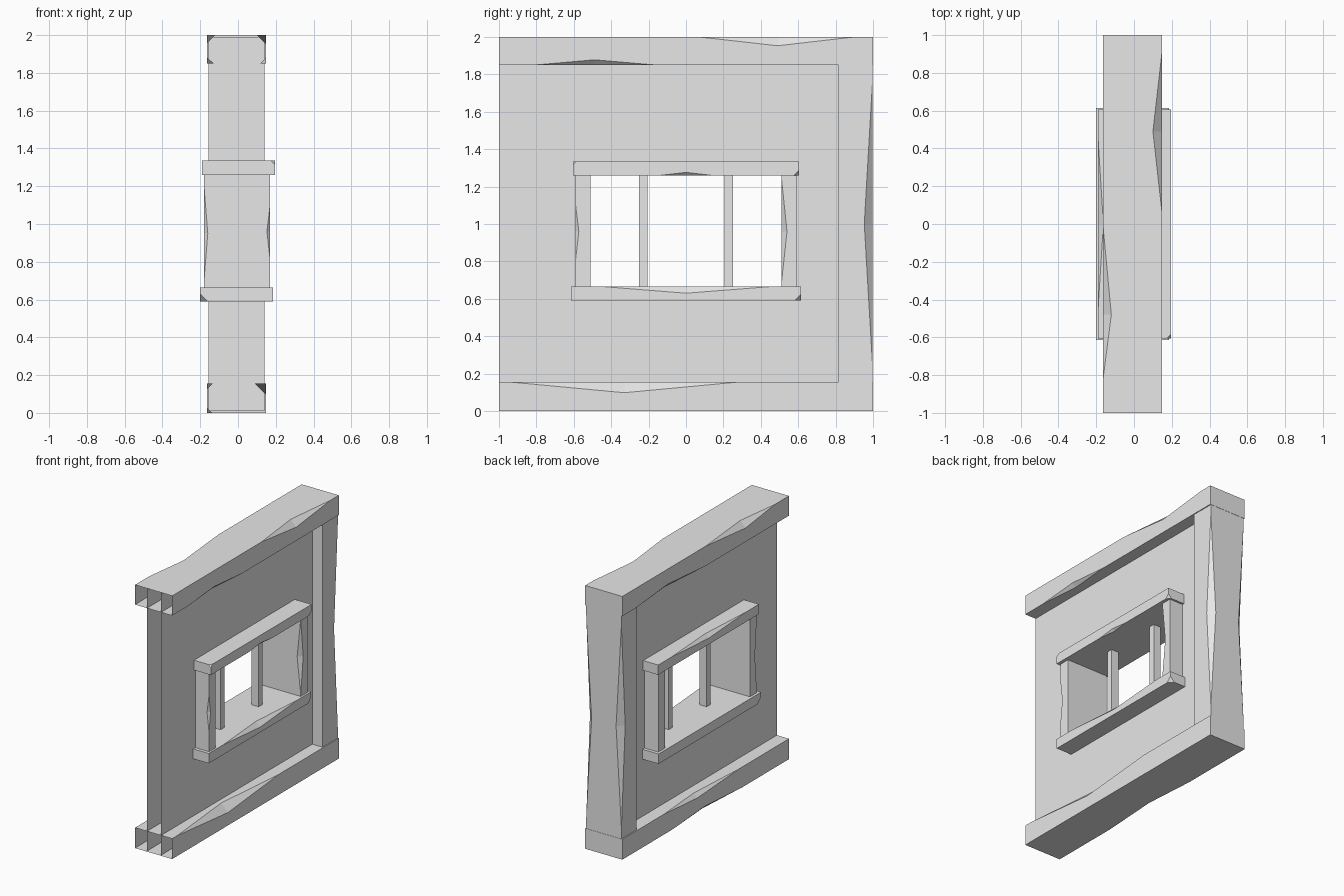
import bpy
import bmesh
from mathutils import Vector

cube = bpy.data.objects.get("Cube")
if cube:
    bpy.data.objects.remove(cube, do_unlink=True)

GREY = (0.8, 0.8, 0.8, 1.0)
stone = bpy.data.materials.new("plain_grey")
stone.use_nodes = True
stone.diffuse_color = GREY
stone.node_tree.nodes["Principled BSDF"].inputs["Base Color"].default_value = GREY


def finish(name, bm):
    mesh = bpy.data.meshes.new(name)
    bm.to_mesh(mesh)
    bm.free()
    mesh.materials.append(stone)
    obj = bpy.data.objects.new(name, mesh)
    bpy.context.collection.objects.link(obj)
    return obj


def chip_corner(bm, lo, hi, signs, size):
    """Slice one corner off the block."""
    s = Vector(signs)
    corner = Vector([h if k > 0 else l for l, h, k in zip(lo, hi, signs)])
    cut = bmesh.ops.bisect_plane(
        bm, geom=bm.verts[:] + bm.edges[:] + bm.faces[:],
        plane_co=corner - s * size / 3, plane_no=s, clear_outer=True)
    edges = [e for e in cut["geom_cut"] if isinstance(e, bmesh.types.BMEdge)]
    bmesh.ops.contextual_create(bm, geom=edges)


def chip_edge(bm, lo, hi, axis, signs, start, peak, end, depth):
    """Knock a shallow two-facet notch out of a long edge."""
    u, v = [i for i in range(3) if i != axis]
    pu = hi[u] if signs[0] > 0 else lo[u]
    pv = hi[v] if signs[1] > 0 else lo[v]

    def on_edge(t):
        p = Vector((0, 0, 0))
        p[axis], p[u], p[v] = t, pu, pv
        return p

    def is_target(e):
        return all(abs(w.co[u] - pu) < 1e-5 and abs(w.co[v] - pv) < 1e-5
                   for w in e.verts)

    edge = next(e for e in bm.edges if is_target(e))
    ends = {}
    for t in (start, end, peak):
        edge = next(e for e in bm.edges if is_target(e)
                    and min(w.co[axis] for w in e.verts) < t
                    < max(w.co[axis] for w in e.verts))
        _, ends[t] = bmesh.utils.edge_split(edge, edge.verts[0], 0.5)
        ends[t].co = on_edge(t)
    mid = ends[peak]
    pushed = []
    for face in list(mid.link_faces):
        face.normal_update()
        move = v if abs(face.normal[u]) > 0.5 else u
        p = on_edge(peak)
        p[move] -= depth * signs[0 if move == u else 1]
        new = bm.verts.new(p)
        pushed.append(new)
        bm.faces.new([new if w is mid else w for w in face.verts])
    bmesh.ops.delete(bm, geom=[mid], context="VERTS")
    for t in (start, end):
        bm.faces.new([ends[t]] + pushed)


def block(name, lo, hi, edges=(), corners=(), open_front=False):
    bm = bmesh.new()
    bmesh.ops.create_cube(bm, size=1)
    for w in bm.verts:
        w.co = Vector([h if c > 0 else l for l, h, c in zip(lo, hi, w.co)])
    for signs, size in corners:
        chip_corner(bm, lo, hi, signs, size)
    for spec in edges:
        chip_edge(bm, lo, hi, *spec)
    bmesh.ops.recalc_face_normals(bm, faces=bm.faces[:])
    if open_front:
        ends = [f for f in bm.faces if all(w.co.y < lo[1] + 1e-4 for w in f.verts)]
        bmesh.ops.delete(bm, geom=ends, context="FACES_ONLY")
    return finish(name, bm)


X, Y, Z = range(3)

# Main horizontal beams, open at the joining end
block("top_beam", (-.165, -1, 1.85), (.147, 1, 2), [
    (Y, (1, 1), .07, .49, .9, .047),
    (Y, (1, -1), -.81, -.49, -.16, .028),
    (Y, (-1, 1), -.83, -.48, 0, .045),
    (Y, (-1, -1), 0, .45, .85, .035)], open_front=True)
block("bottom_beam", (-.165, -1, 0), (.147, 1, .155), [
    (Y, (1, 1), -.94, -.33, .28, .057),
    (Y, (-1, 1), -.4, .1, .5, .03),
    (Y, (-1, -1), -.45, 0, .4, .028)], open_front=True)

# Corner post
block("end_post", (-.156, .815, .01), (.14, .998, 1.99), [
    (Z, (1, 1), .23, 1, 1.78, .045),
    (Z, (-1, 1), .23, 1, 1.78, .045)])

# Two wall skins around the window opening, open at the joining end
bm = bmesh.new()
ys, zs = (-1, -.55, .55, .9), (.005, .63, 1.3, 1.995)
for x, flip in ((-.064, True), (.054, False)):
    grid = [[bm.verts.new((x, y, z)) for z in zs] for y in ys]
    for i in range(3):
        for j in range(3):
            if (i, j) != (1, 1):
                loop = [grid[i][j], grid[i + 1][j], grid[i + 1][j + 1], grid[i][j + 1]]
                bm.faces.new(loop[::-1] if flip else loop)
finish("wall_panel", bm)

# Window surround
block("window_lintel", (-.19, -.605, 1.26), (.195, .605, 1.335), [
    (Y, (1, -1), -.14, 0, .14, .016),
    (Y, (-1, 1), -.45, 0, .45, .028)],
    [((1, 1, -1), .028), ((1, -1, 1), .02)])
block("window_sill", (-.2, -.615, .59), (.185, .615, .665), [
    (Y, (1, 1), -.44, 0, .45, .035)],
    [((1, 1, -1), .035), ((-1, -1, -1), .04)])
block("window_front_jamb", (-.18, -.59, .65), (.17, -.51, 1.275), [
    (Z, (1, -1), .81, .96, 1.1, .017),
    (Z, (-1, -1), .7, .95, 1.2, .02)])
block("window_back_jamb", (-.18, .51, .65), (.17, .59, 1.275), [
    (Z, (1, -1), .68, .96, 1.25, .03)])

# Window bars
for side, y in (("front", -.228), ("back", .228)):
    block(side + "_window_bar", (-.03, y - .022, .65), (.03, y + .022, 1.275))
